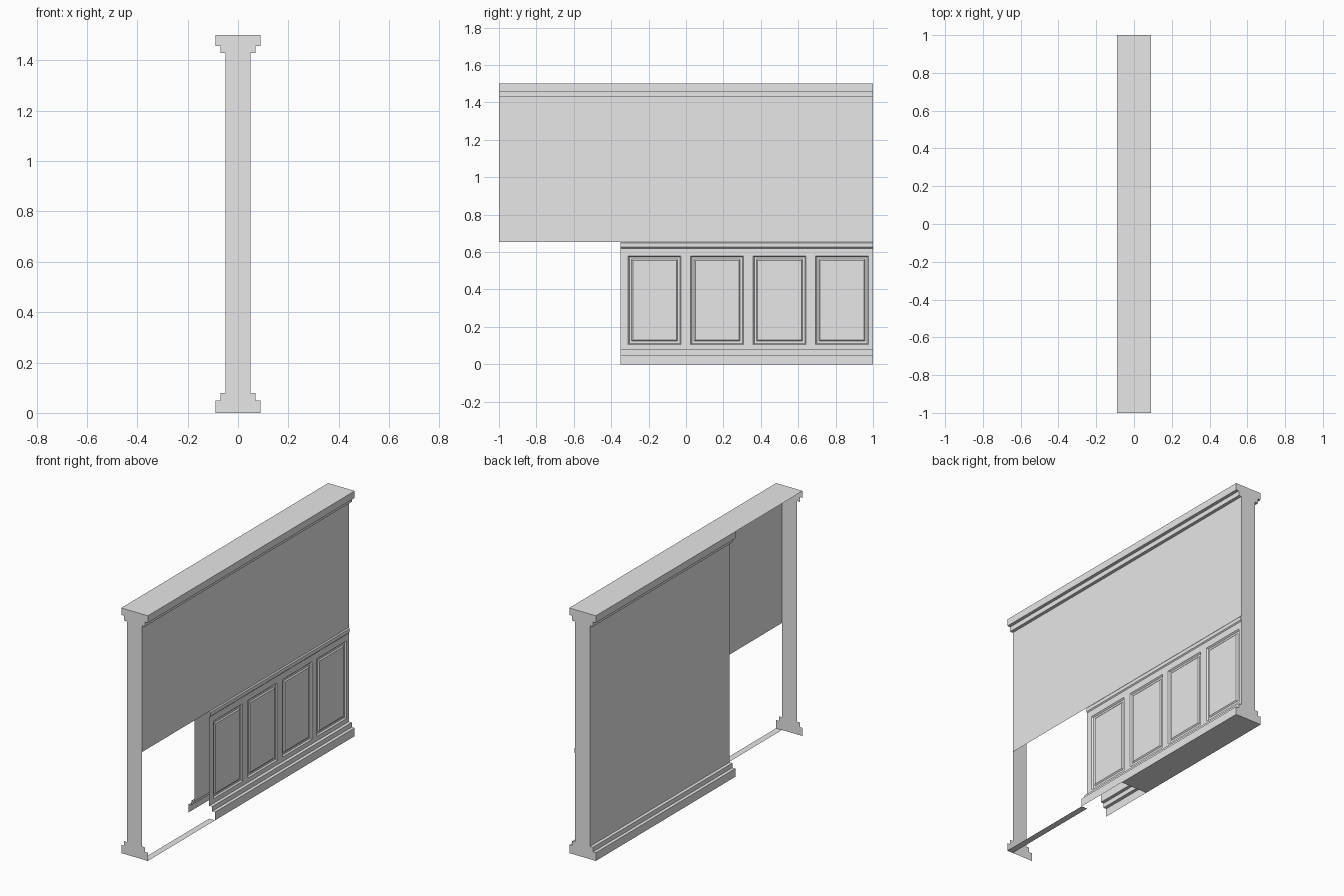
import bpy
import bmesh

if "Cube" in bpy.data.objects:
    bpy.data.objects.remove(bpy.data.objects["Cube"], do_unlink=True)

GREY = (0.8, 0.8, 0.8, 1.0)
mat = bpy.data.materials.new("light grey plaster")
mat.use_nodes = True
mat.diffuse_color = GREY
mat.node_tree.nodes["Principled BSDF"].inputs["Base Color"].default_value = GREY

FRONT, DOOR, BACK = -1.0, -0.35, 1.0   # wall ends and door edge along y
SIDE, HEIGHT, RAIL = 0.05, 1.5, 0.655

# Moulding profiles (x, z), listed upwards on the +x side
BASE = [(0.09, 0), (0.09, 0.05), (0.07, 0.05), (0.07, 0.078), (SIDE, 0.078)]
CORNICE = [(SIDE, 1.428), (0.07, 1.428), (0.07, 1.457), (0.09, 1.457), (0.09, HEIGHT)]
CHAIR_RAIL = [(SIDE, 0.62), (0.056, 0.626), (0.056, 0.648), (SIDE, RAIL)]


def mirrored(profile):
    return [(-x, z) for x, z in reversed(profile)]


def finish(name, bm):
    mesh = bpy.data.meshes.new(name)
    bm.to_mesh(mesh)
    bm.free()
    mesh.materials.append(mat)
    obj = bpy.data.objects.new(name, mesh)
    bpy.context.collection.objects.link(obj)
    return obj


def sheet(name, profile, y0, y1):
    """Open strip: the profile swept straight along y."""
    bm = bmesh.new()
    rows = [[bm.verts.new((x, y, z)) for y in (y0, y1)] for x, z in profile]
    for (a, b), (d, c) in zip(rows, rows[1:]):
        bm.faces.new((a, b, c, d))
    return finish(name, bm)


def end_cap(name, y):
    bm = bmesh.new()
    outline = BASE + CORNICE + mirrored(BASE + CORNICE)
    if y > 0:
        outline = outline[::-1]
    bm.faces.new([bm.verts.new((x, y, z)) for x, z in outline])
    return finish(name, bm)


# Panelled side
sheet("panel_side_baseboard", BASE, DOOR, BACK)
sheet("chair_rail", CHAIR_RAIL, DOOR, BACK)
sheet("panel_side_upper_wall", [(SIDE, RAIL), CORNICE[0]], FRONT, BACK)
sheet("panel_side_cornice", CORNICE, FRONT, BACK)

# Plain side
sheet("plain_side_baseboard", mirrored(BASE), DOOR, BACK)
sheet("plain_side_wall", mirrored([BASE[-1], CORNICE[0]]), DOOR, BACK)
sheet("plain_side_cornice", mirrored(CORNICE), DOOR, BACK)

# Top, underside and door sill
sheet("top", [(0.09, HEIGHT), (-0.09, HEIGHT)], FRONT, BACK)
sheet("underside", [(-0.09, 0), (0.09, 0)], 0, BACK)
sheet("door_sill", [(SIDE, 0), (0.09, 0)], FRONT, DOOR)

end_cap("front_end", FRONT)
end_cap("back_end", BACK)

# Wainscot: a grid of stiles and rails with raised panels set into it
ys = [DOOR]
for i in range(4):
    start = -0.31 + i * 0.334
    ys += [start, start + 0.284]
ys.append(BACK)
zs = [BASE[-1][1], 0.105, 0.58, CHAIR_RAIL[0][1]]
bm = bmesh.new()
grid = [[bm.verts.new((SIDE, y, z)) for y in ys] for z in zs]
panels = []
for r in range(len(zs) - 1):
    for c in range(len(ys) - 1):
        face = bm.faces.new((grid[r][c], grid[r][c + 1], grid[r + 1][c + 1], grid[r + 1][c]))
        if r == 1 and c % 2 == 1:
            panels.append(face)
bm.normal_update()
for width, depth in ((0.01, -0.008), (0.016, 0), (0.01, 0.006)):
    bmesh.ops.inset_individual(bm, faces=panels, thickness=width, depth=depth)
    bm.normal_update()
finish("wainscot", bm)
